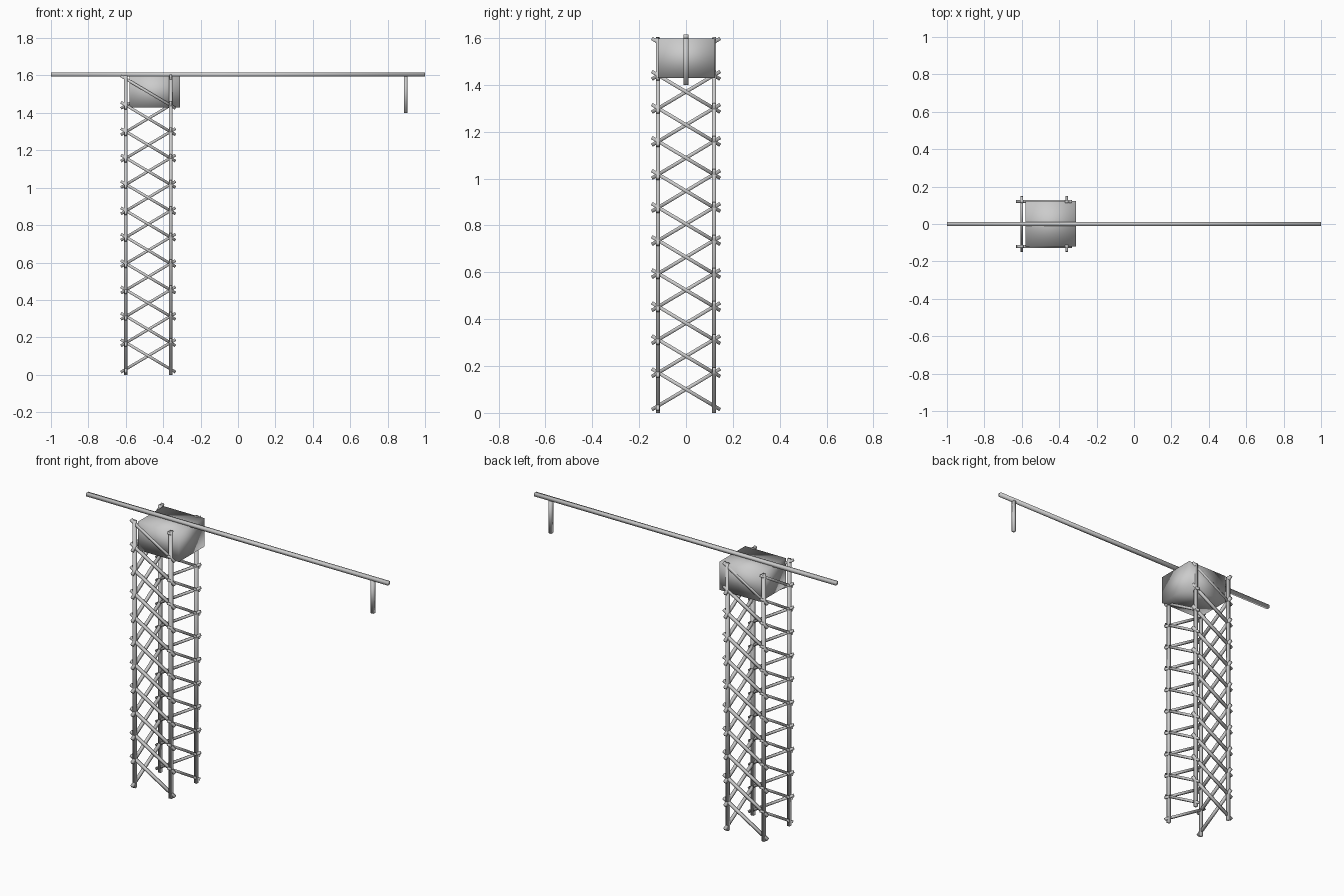
import bpy
from mathutils import Matrix, Vector

if "Cube" in bpy.data.objects:
    bpy.data.objects.remove(bpy.data.objects["Cube"])

CX, HALF = -0.48, 0.12          # tower centre in x, half width
LEVELS, STEP, FIRST = 11, 0.141, 0.101


def box(name, centre, size):
    bpy.ops.mesh.primitive_cube_add(size=1, location=centre)
    ob = bpy.context.object
    ob.name = name
    ob.scale = size
    bpy.ops.object.transform_apply(location=False, rotation=False, scale=True)
    bpy.ops.object.shade_smooth()
    return ob


def bar(name, a, b, thick):
    a, b = Vector(a), Vector(b)
    d = b - a
    ob = box(name, (a + b) / 2, (thick, thick, d.length))
    # keep one side of the bar upright while it leans
    z = d.normalized()
    x = Vector((0, 0, 1)).cross(z).normalized()
    y = z.cross(x)
    ob.rotation_euler = Matrix((x, y, z)).transposed().to_euler()
    return ob


# four tower legs
for sx in (-1, 1):
    for sy in (-1, 1):
        box("tower_leg", (CX + sx * HALF, sy * HALF, 0.8), (0.018, 0.018, 1.6))

# one diagonal brace per face and level, spiralling around the tower
for i in range(LEVELS):
    zc = FIRST + i * STEP
    for k in range(4):
        turn = Matrix.Rotation(k * 1.5707963, 4, 'Z')
        ends = []
        for s in (-1, 1):
            p = turn @ Vector((s * 0.146, -HALF, -s * 0.087))
            ends.append(p + Vector((CX, 0, zc)))
        bar("diagonal_brace", ends[0], ends[1], 0.015)

# operator cab at the tower top
box("cab", (-0.444, 0.002, 1.513), (0.27, 0.242, 0.17))

# long horizontal jib and the hanging hoist at its far end
box("jib", (0, 0, 1.605), (2.0, 0.02, 0.02))
box("hoist", (0.896, 0, 1.5), (0.018, 0.02, 0.2))
